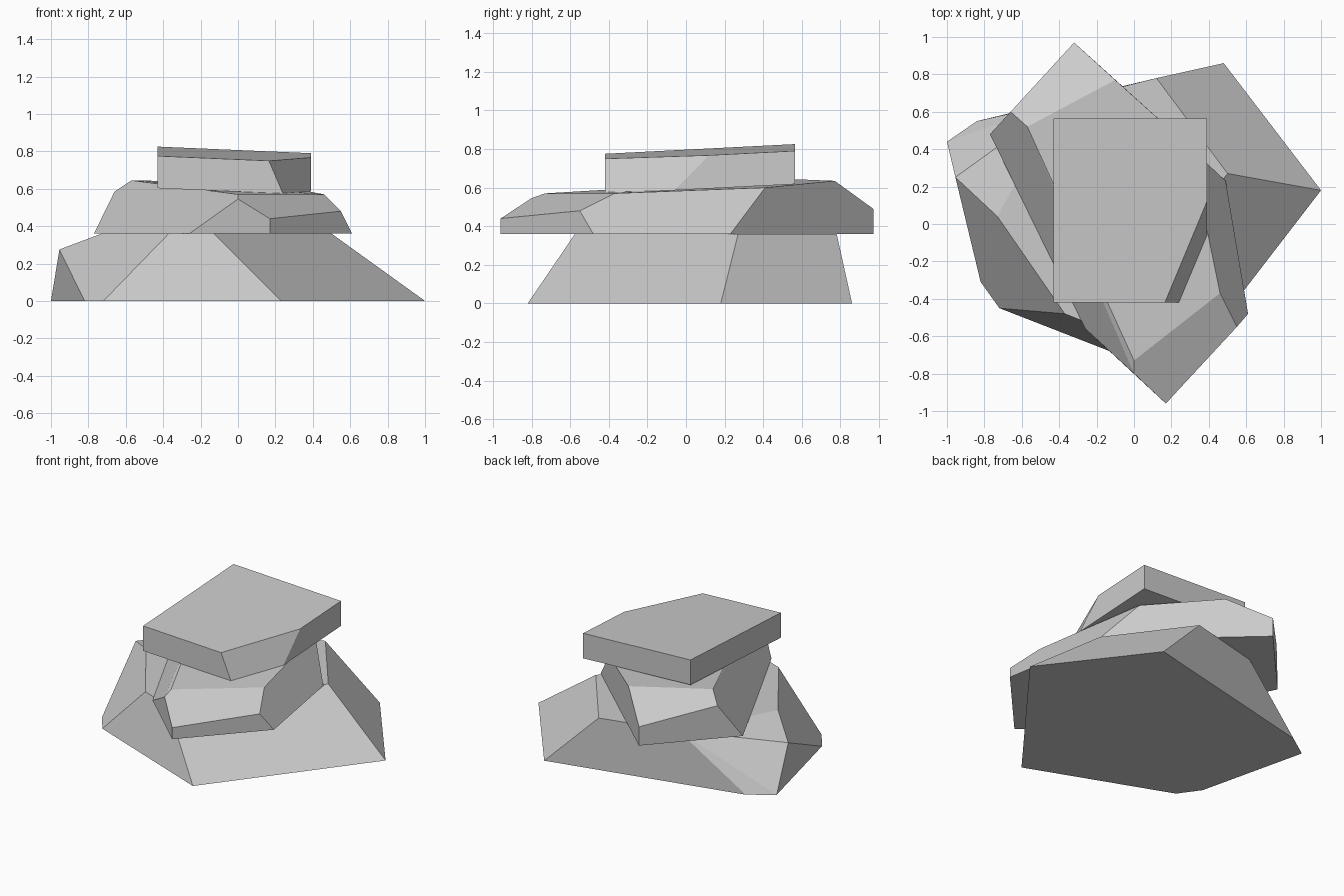
import bpy
import bmesh
import math

# Remove the default object
default_cube = bpy.data.objects.get("Cube")
if default_cube:
    bpy.data.objects.remove(default_cube, do_unlink=True)

# Single stone colour
grey = (0.6, 0.6, 0.6, 1.0)
stone = bpy.data.materials.new("stone_grey")
stone.use_nodes = True
stone.diffuse_color = grey
shader = next(n for n in stone.node_tree.nodes if n.type == "BSDF_PRINCIPLED")
shader.inputs["Base Color"].default_value = grey


def level(outline, height):
    """Lift a flat outline to one height."""
    return [(x, y, height) for x, y in outline]


def rock(name, corners):
    """Wrap a faceted convex stone around its corner points."""
    bm = bmesh.new()
    for corner in corners:
        bm.verts.new(corner)
    bmesh.ops.convex_hull(bm, input=bm.verts[:])
    loose = [v for v in bm.verts if not v.link_faces]
    bmesh.ops.delete(bm, geom=loose, context="VERTS")
    # Merge nearly flat triangles into clean facets
    bmesh.ops.dissolve_limit(bm, angle_limit=math.radians(3),
                             verts=bm.verts[:], edges=bm.edges[:])
    bmesh.ops.recalc_face_normals(bm, faces=bm.faces[:])
    mesh = bpy.data.meshes.new(name)
    bm.to_mesh(mesh)
    bm.free()
    mesh.materials.append(stone)
    obj = bpy.data.objects.new(name, mesh)
    bpy.context.collection.objects.link(obj)
    return obj


# Wide bottom stone: ground outline, flat crown and one low left shoulder
ground = [(-1, .44), (-.82, -.31), (-.72, -.45),
          (.23, -.82), (1, .18), (.48, .86), (-.84, .55)]
crown = [(-.73, .04), (-.37, -.48), (-.13, -.575),
         (.5, .27), (.12, .78), (-.4, .65)]
seat = 0.36
rock("bottom_rock", level(ground, 0) + level(crown, seat)
     + [(-.955, .25, .275)])

# Middle stone: flat underside, chamfered shoulders and a tilted top
underside = [(.17, -.96), (.61, -.48), (.49, .23),
             (-.32, .97), (-.77, .48), (-.26, -.56)]
shoulders = [(.17, -.96, .44), (.55, -.55, .48), (0, -.8, .545),
             (-.66, .6, .585), (-.32, .97, .49)]
tilted_top = [(0, -.73, .57), (.46, -.37, .57), (.3, .41, .6),
              (-.1, .77, .635), (-.57, .52, .645)]
rock("middle_rock", level(underside, seat) + shoulders + tilted_top)


# Top stone: a tilted slab with one undercut corner
def slab_height(x, y):
    return 0.778 - 0.043 * x + 0.051 * y


slab = [(-.43, -.42), (-.43, .565), (.39, .565)]
thickness = 0.172
upper = slab + [(.39, .12), (.165, -.42)]
lower = slab + [(.39, -.06), (.24, -.42)]
rock("top_rock", [(x, y, slab_height(x, y)) for x, y in upper]
     + [(x, y, slab_height(x, y) - thickness) for x, y in lower])
